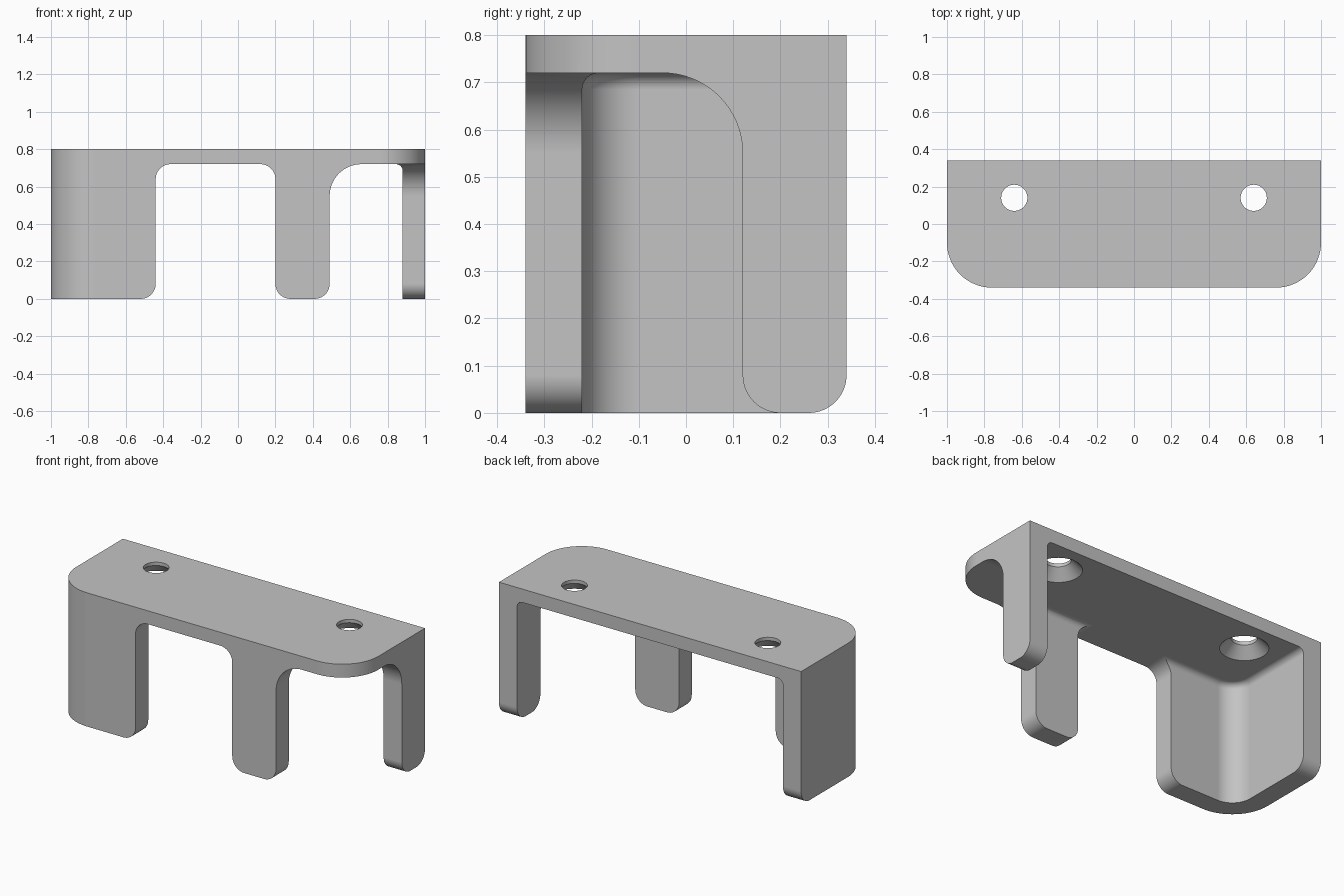
import bpy, bmesh, math
from mathutils import Vector, Matrix

if "Cube" in bpy.data.objects:
    bpy.data.objects.remove(bpy.data.objects["Cube"], do_unlink=True)

HEIGHT, CEILING, WALL = 0.8, 0.72, 0.12
HALF_X, HALF_Y = 1.0, 0.34
OUTER_R, LEG_R, WIDE_R, ROOT_R = 0.24, 0.08, 0.17, 0.035

grey = bpy.data.materials.new("plain grey")
grey.use_nodes = True
grey.diffuse_color = (0.55, 0.55, 0.55, 1)
grey.node_tree.nodes["Principled BSDF"].inputs["Base Color"].default_value = grey.diffuse_color


def rounded(corners, steps=16):
    """Closed 2D outline from (u, v, radius) corners."""
    out = []
    for i, (u, v, r) in enumerate(corners):
        p = Vector((u, v))
        if r == 0:
            arc = [p]
        else:
            a = (Vector(corners[i - 1][:2]) - p).normalized()
            b = (Vector(corners[(i + 1) % len(corners)][:2]) - p).normalized()
            # all corners are right angles
            centre = p + (a + b) * r
            arc = []
            for k in range(steps + 1):
                t = math.pi / 2 * k / steps
                arc.append(centre - b * r * math.cos(t) - a * r * math.sin(t))
        for q in arc:
            if not out or (q - out[-1]).length > 1e-5:
                out.append(q)
    return out


def make_object(name, bm):
    bmesh.ops.recalc_face_normals(bm, faces=bm.faces)
    mesh = bpy.data.meshes.new(name)
    bm.to_mesh(mesh)
    bm.free()
    mesh.materials.append(grey)
    obj = bpy.data.objects.new(name, mesh)
    bpy.context.collection.objects.link(obj)
    return obj


def prism(name, corners, axis, lo, hi, top_bevel=0):
    """Extrude an outline along an axis."""
    place = {"x": lambda u, v, w: (w, u, v),
             "y": lambda u, v, w: (u, w, v),
             "z": lambda u, v, w: (u, v, w)}[axis]
    bm = bmesh.new()
    face = bm.faces.new([bm.verts.new(place(p.x, p.y, lo)) for p in rounded(corners)])
    new = bmesh.ops.extrude_face_region(bm, geom=[face])["geom"]
    verts = [g for g in new if isinstance(g, bmesh.types.BMVert)]
    bmesh.ops.translate(bm, verts=verts, vec=place(0, 0, hi - lo))
    if top_bevel:
        edges = [e for e in bm.edges if all(v in verts for v in e.verts)]
        bmesh.ops.bevel(bm, geom=edges, offset=top_bevel, segments=6,
                        profile=0.5, affect="EDGES")
    return make_object(name, bm)


def foot(edge, side):
    """Outline corners that round the bottom of a leg next to an opening."""
    pts = [(edge + side * LEG_R, -0.1, 0), (edge + side * LEG_R, 0, 0), (edge, 0, LEG_R)]
    return pts


# Solid block with rounded front corners
bracket = prism("bracket", [(-HALF_X, -HALF_Y, OUTER_R), (HALF_X, -HALF_Y, OUTER_R),
                            (HALF_X, HALF_Y, 0), (-HALF_X, HALF_Y, 0)], "z", 0, HEIGHT)

# Hollow, open at the back and bottom, with a soft root under the plate
ix, iy = HALF_X - WALL, -HALF_Y + WALL
cutters = [prism("hollow_cutter", [(-ix, iy, OUTER_R - WALL), (ix, iy, OUTER_R - WALL),
                                   (ix, 0.6, 0), (-ix, 0.6, 0)],
                 "z", -0.2, CEILING, ROOT_R)]

# Front opening between the wide wall and the middle leg
cutters.append(prism("front_opening_cutter",
                     foot(-0.44, -1) + [(-0.44, CEILING, LEG_R), (0.2, CEILING, LEG_R)]
                     + foot(0.2, 1)[::-1], "y", -0.5, -0.15))

# Corner opening, cut from the front and from the side
cutters.append(prism("corner_front_cutter",
                     foot(0.49, -1) + [(0.49, CEILING, WIDE_R), (1.2, CEILING, 0), (1.2, -0.1, 0)],
                     "y", -0.5, -0.15))
cutters.append(prism("corner_side_cutter",
                     foot(0.12, 1) + [(0.12, CEILING, WIDE_R), (-0.5, CEILING, 0), (-0.5, -0.1, 0)],
                     "x", 0.8, 1.2))

# Rounded rear bottom corners of both side walls
cutters.append(prism("rear_foot_cutter",
                     [(HALF_Y - LEG_R, -0.1, 0), (HALF_Y - LEG_R, 0, 0), (HALF_Y, 0, LEG_R),
                      (HALF_Y, LEG_R, 0), (0.5, LEG_R, 0), (0.5, -0.1, 0)], "x", -1.2, 1.2))

# Countersunk screw holes
for side in (-1, 1):
    bm = bmesh.new()
    bmesh.ops.create_cone(bm, cap_ends=True, segments=64, radius1=0.17, radius2=0.07,
                          depth=0.1, matrix=Matrix.Translation((side * 0.64, 0.14, 0.73)))
    bm.faces.ensure_lookup_table()
    cap = max(bm.faces, key=lambda f: f.calc_center_median().z)
    new = bmesh.ops.extrude_face_region(bm, geom=[cap])["geom"]
    bmesh.ops.delete(bm, geom=[cap], context="FACES_ONLY") if cap.is_valid else None
    bmesh.ops.translate(bm, vec=(0, 0, 0.1),
                        verts=[g for g in new if isinstance(g, bmesh.types.BMVert)])
    cutters.append(make_object("screw_hole_cutter", bm))

# Carve the block
bpy.ops.object.select_all(action="DESELECT")
bpy.context.view_layer.objects.active = bracket
bracket.select_set(True)
for cutter in cutters:
    cutter.hide_render = True
    cut = bracket.modifiers.new(cutter.name, "BOOLEAN")
    cut.operation, cut.solver, cut.object = "DIFFERENCE", "EXACT", cutter
    bpy.ops.object.modifier_apply(modifier=cut.name)
for cutter in cutters:
    bpy.data.objects.remove(cutter, do_unlink=True)

# Smooth fillets with crisp flat faces
bpy.ops.object.shade_smooth_by_angle(angle=math.radians(30))
weighted = bracket.modifiers.new("even_shading", "WEIGHTED_NORMAL")
weighted.keep_sharp = True
